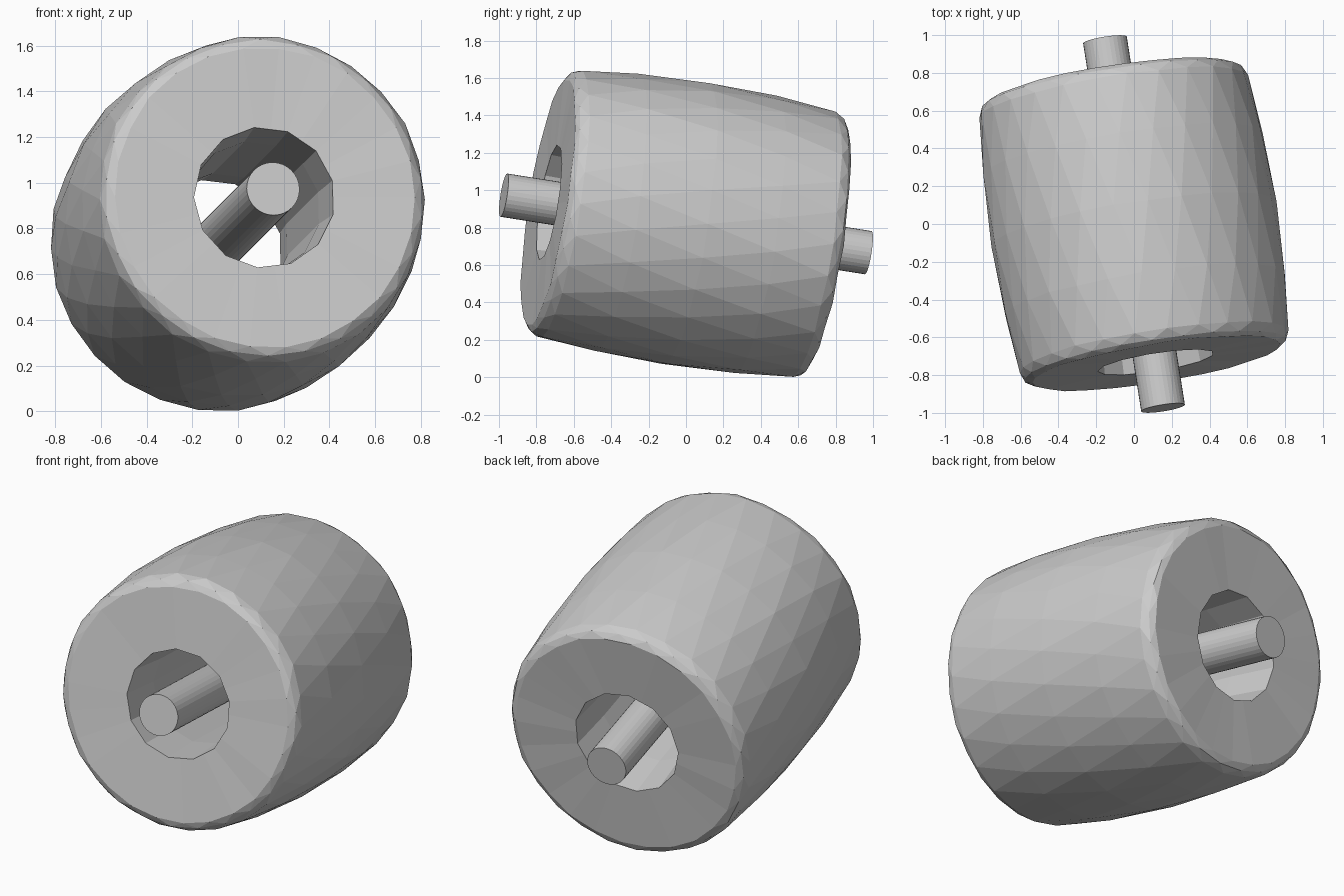
import bpy, bmesh, math, random
from mathutils import Vector, Matrix

if "Cube" in bpy.data.objects:
    bpy.data.objects.remove(bpy.data.objects["Cube"])

random.seed(4)
AXIS = Vector((-0.154, 0.976, -0.154)).normalized()
TILT = AXIS.to_track_quat('Z', 'Y').to_matrix().to_4x4()
PLACE = Matrix.Translation((0, 0, 0.82)) @ TILT
N = 26


def finish(bm, name):
    bmesh.ops.recalc_face_normals(bm, faces=bm.faces)
    bm.transform(PLACE)
    mesh = bpy.data.meshes.new(name)
    bm.to_mesh(mesh)
    bm.free()
    obj = bpy.data.objects.new(name, mesh)
    bpy.context.collection.objects.link(obj)
    return obj


def ring(bm, s, r, offset=0.0, jitter=0.0, bore=False):
    verts = []
    for j in range(N):
        a = math.tau * (j + offset) / N
        # the bore is a 13-gon: odd points lie on its straight sides
        k = math.cos(math.tau / N) if bore and j % 2 else 1.0
        rr = r * k + random.uniform(-jitter, jitter)
        verts.append(bm.verts.new((rr * math.cos(a), rr * math.sin(a),
                                   s + random.uniform(-jitter, jitter))))
    return verts


# barrel-shaped roller: outer skin of staggered triangles
bm = bmesh.new()
outer = [(-0.755, 0.665), (-0.735, 0.70), (-0.69, 0.722), (-0.38, 0.75),
         (0.0, 0.764), (0.38, 0.75), (0.69, 0.722), (0.735, 0.70), (0.755, 0.665)]
skin = [ring(bm, s, r, 0.5 * (i % 2), 0.004) for i, (s, r) in enumerate(outer)]
for i, (a, b) in enumerate(zip(skin, skin[1:])):
    for j in range(N):
        k = (j + 1) % N
        if i % 2 == 0:
            tris = [(a[j], a[k], b[j]), (b[j], a[k], b[k])]
        else:
            tris = [(a[j], a[k], b[k]), (b[j], a[j], b[k])]
        for t in tris:
            bm.faces.new(t)

# end faces and the through bore
bore = [ring(bm, s, r, bore=True) for s, r in
        ((0.745, 0.312), (0.45, 0.295), (-0.45, 0.295), (-0.75, 0.312))]
loops = [skin[-1]] + bore + [skin[0]]
for a, b in zip(loops, loops[1:]):
    for j in range(N):
        k = (j + 1) % N
        bm.faces.new((a[j], a[k], b[k], b[j]))
finish(bm, "roller_drum")

# axle rod through the bore
bm = bmesh.new()
bmesh.ops.create_cone(bm, cap_ends=True, segments=32, radius1=0.117,
                      radius2=0.117, depth=1.996)
finish(bm, "axle")
